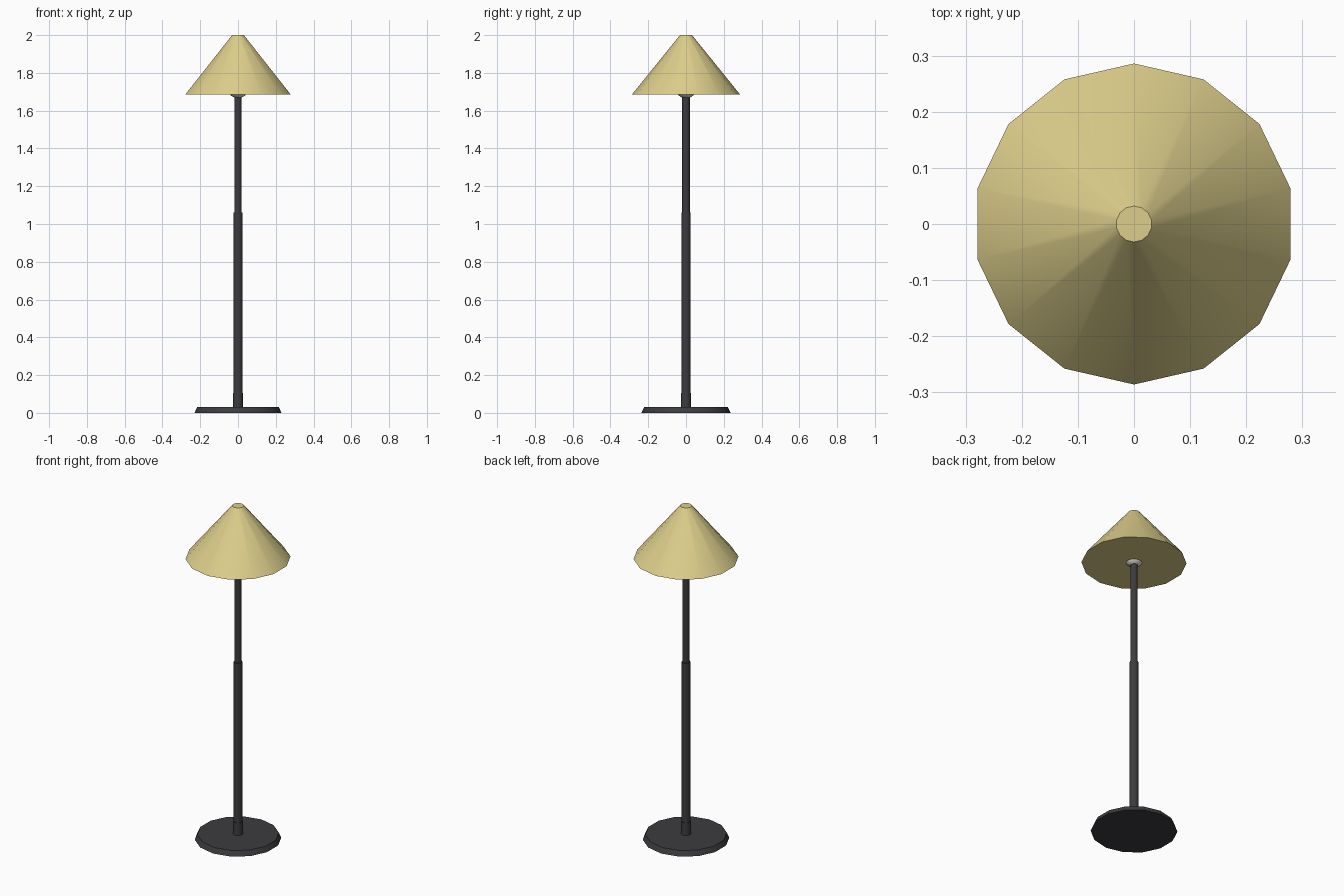
import bpy
import math

if "Cube" in bpy.data.objects:
    bpy.data.objects.remove(bpy.data.objects["Cube"])

SIDES = 14


def material(name, rgb):
    m = bpy.data.materials.new(name)
    m.diffuse_color = (*rgb, 1)
    m.use_nodes = True
    m.node_tree.nodes["Principled BSDF"].inputs["Base Color"].default_value = m.diffuse_color
    return m


dark = material("dark_metal", (0.045, 0.045, 0.05))
cream = material("cream_fabric", (0.72, 0.62, 0.26))
white = material("bulb_glass", (0.8, 0.78, 0.68))


def finish(name, mat):
    ob = bpy.context.object
    ob.name = name
    ob.data.materials.append(mat)
    bpy.ops.object.shade_smooth_by_angle(angle=math.radians(30))
    return ob


def tapered(name, r_bottom, r_top, z0, z1, mat):
    """Capped cone section with a corner on the +y axis."""
    bpy.ops.mesh.primitive_cone_add(vertices=SIDES, radius1=r_bottom, radius2=r_top,
                                    depth=z1 - z0, location=(0, 0, (z0 + z1) / 2))
    return finish(name, mat)


# Base plate and stepped pole
tapered("base", 0.236, 0.222, 0.0, 0.03, dark)
tapered("pole_collar", 0.027, 0.026, 0.03, 0.105, dark)
tapered("lower_pole", 0.024, 0.024, 0.03, 1.062, dark)
tapered("upper_pole", 0.020, 0.020, 1.062, 1.70, dark)

# Bulb peeking out below the shade
bpy.ops.mesh.primitive_uv_sphere_add(segments=SIDES, ring_count=10, radius=0.06,
                                     location=(0, 0, 1.726))
finish("bulb", white)

# Closed conical shade
tapered("shade", 0.286, 0.032, 1.686, 2.0, cream)
